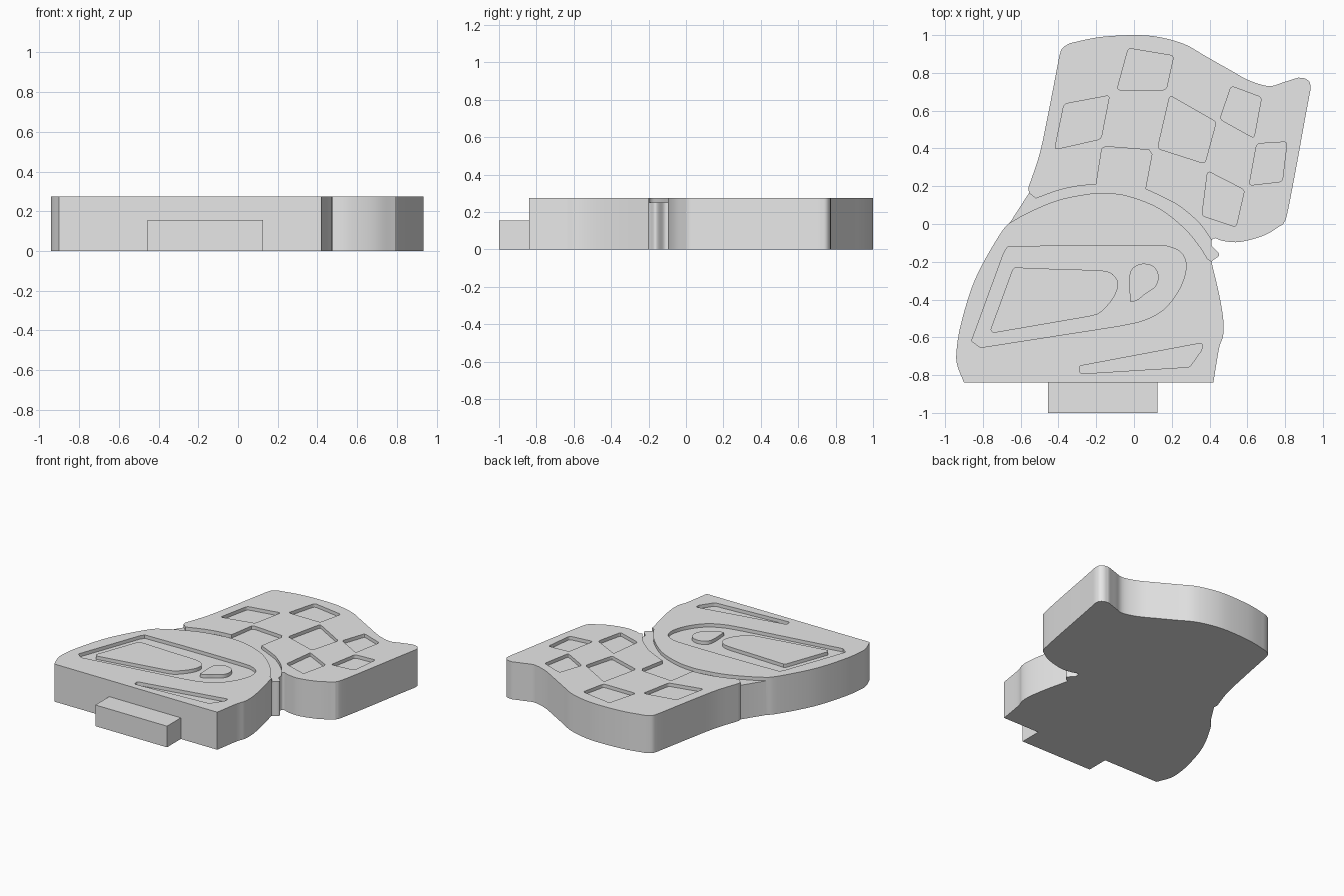
import bpy, bmesh
from mathutils import Vector

if "Cube" in bpy.data.objects:
    bpy.data.objects.remove(bpy.data.objects["Cube"])

TOP, FLOOR = 0.275, 0.25

grey = bpy.data.materials.new("plain grey")
grey.diffuse_color = (0.8, 0.8, 0.8, 1)
grey.use_nodes = True
grey.node_tree.nodes["Principled BSDF"].inputs["Base Color"].default_value = grey.diffuse_color


def curve(pts, steps=5):
    """Smooth run through the points."""
    p = [Vector(q) for q in pts]
    p = [2 * p[0] - p[1]] + p + [2 * p[-1] - p[-2]]
    out = []
    for a, b, c, d in zip(p, p[1:], p[2:], p[3:]):
        for i in range(steps):
            t = i / steps
            out.append(0.5 * (2 * b + (c - a) * t + (2 * a - 5 * b + 4 * c - d) * t * t
                              + (3 * b - a - 3 * c + d) * t ** 3))
    return out + [p[-2]]


def rounded(pts, r=0.018, steps=4):
    """Closed polygon with rounded corners."""
    p = [Vector(q) for q in pts]
    out = []
    for i, c in enumerate(p):
        a = c + (p[i - 1] - c).normalized() * r
        b = c + (p[(i + 1) % len(p)] - c).normalized() * r
        for k in range(steps + 1):
            t = k / steps
            out.append(a * (1 - t) ** 2 + c * 2 * t * (1 - t) + b * t * t)
    return out


def prism(name, outlines, z0, z1):
    """Extrude closed outlines between two heights."""
    bm = bmesh.new()
    for pts in outlines:
        clean = []
        for q in pts:
            q = Vector(q)
            if not clean or (q - clean[-1]).length > 1e-4:
                clean.append(q)
        if (clean[0] - clean[-1]).length < 1e-4:
            clean.pop()
        low = [bm.verts.new((q.x, q.y, z0)) for q in clean]
        high = [bm.verts.new((q.x, q.y, z1)) for q in clean]
        bm.faces.new(low[::-1])
        bm.faces.new(high)
        for i in range(len(low)):
            j = (i + 1) % len(low)
            bm.faces.new((low[i], low[j], high[j], high[i]))
    bmesh.ops.recalc_face_normals(bm, faces=bm.faces)
    me = bpy.data.meshes.new(name)
    bm.to_mesh(me)
    bm.free()
    ob = bpy.data.objects.new(name, me)
    bpy.context.collection.objects.link(ob)
    me.materials.append(grey)
    return ob


def cut(ob, cutter):
    """Subtract the cutter and remove it."""
    mod = ob.modifiers.new("cut", 'BOOLEAN')
    mod.operation, mod.solver, mod.object = 'DIFFERENCE', 'EXACT', cutter
    cutter.hide_render = True
    bpy.context.view_layer.objects.active = ob
    bpy.ops.object.modifier_apply(modifier=mod.name)
    bpy.data.objects.remove(cutter)


# Slab silhouette, clockwise from the front left corner
silhouette = (
    curve([(-.90, -.84), (-.935, -.75), (-.94, -.68), (-.92, -.545), (-.86, -.34),
           (-.79, -.19), (-.70, -.04), (-.655, .01)])
    + [(-.555, .165)]
    + curve([(-.56, .19), (-.50, .37), (-.455, .58), (-.395, .89)])
    + curve([(-.395, .89), (-.38, .93), (-.34, .957)])
    + curve([(-.34, .957), (-.185, .989), (0, 1), (.13, .99), (.265, .953), (.37, .894),
             (.5, .82), (.61, .76), (.715, .73), (.79, .75), (.87, .775)])
    + curve([(.87, .775), (.905, .77), (.93, .75), (.935, .715)])
    + curve([(.935, .715), (.905, .555), (.857, .29), (.81, .05), (.79, 0)])
    + curve([(.79, 0), (.69, -.06), (.56, -.095), (.475, -.09), (.43, -.075)])
    + curve([(.43, -.075), (.415, -.08), (.41, -.10), (.415, -.12), (.445, -.15),
             (.448, -.17), (.42, -.19), (.41, -.20)])
    + curve([(.41, -.20), (.45, -.37), (.472, -.50), (.472, -.59), (.45, -.66), (.42, -.84)]))
slab = prism("slab", [silhouette], 0, TOP)

# Pads sunk into the upper half
pads = [rounded(q) for q in (
    [(-.03, .93), (.21, .89), (.17, .71), (-.09, .71)],
    [(-.37, .635), (-.13, .68), (-.175, .45), (-.42, .395)],
    [(.19, .68), (.435, .54), (.375, .32), (.125, .40)],
    [(.515, .73), (.675, .67), (.635, .455), (.455, .555)],
    [(.65, .425), (.81, .435), (.785, .225), (.61, .205)],
    [(.39, .28), (.585, .18), (.54, -.015), (.36, .045)])]

# Arched groove, joined to the middle pad and open at both ends
groove = (
    curve([(-.66, .005), (-.555, .063), (-.40, .127), (-.24, .159), (-.15, .164), (-.03, .148),
           (.13, .085), (.265, -.02), (.345, -.115), (.39, -.185)])
    + [(.41, -.197), (.47, -.21), (.47, -.12)]
    + curve([(.41, -.085), (.345, .005), (.24, .095), (.13, .153), (.06, .185)])
    + [(.095, .37), (.08, .392), (-.15, .41), (-.17, .40), (-.20, .21)]
    + curve([(-.20, .21), (-.30, .20), (-.40, .178), (-.52, .135)])
    + [(-.56, .168), (-.60, .20), (-.75, .01)])

# Thin sliver near the front edge
sliver = rounded([(-.29, -.752), (.36, -.63), (.36, -.665), (.295, -.757), (-.285, -.793)], .012)
cut(slab, prism("recess_cutter", pads + [groove, sliver], FLOOR, TOP + .1))

# Large pocket with two raised islands left standing
pocket = ([(-.86, -.62), (-.69, -.155), (-.67, -.122)]
          + curve([(-.67, -.122), (-.30, -.114), (.10, -.114), (.20, -.125), (.26, -.165), (.275, -.24),
                   (.24, -.345), (.16, -.45), (.05, -.51), (-.08, -.54)])
          + [(-.80, -.652), (-.815, -.652)])
plate = ([(-.76, -.56), (-.645, -.245), (-.63, -.23)]
         + curve([(-.63, -.23), (-.37, -.24), (-.16, -.248), (-.10, -.28), (-.085, -.33),
                  (-.115, -.40), (-.18, -.47), (-.24, -.49)])
         + [(-.745, -.577)])
drop = curve([(-.02, -.41), (-.025, -.29), (-.008, -.235), (.045, -.21), (.105, -.225), (.13, -.275),
              (.115, -.33), (.06, -.37), (.015, -.405), (-.02, -.41)])
pocket_cutter = prism("pocket_cutter", [pocket], FLOOR, TOP + .1)
cut(pocket_cutter, prism("island_cutter", [plate, drop], FLOOR - .1, TOP + .2))
cut(slab, pocket_cutter)

# Connector tab on the front edge
tab = prism("connector_tab", [[(-.455, -1), (.125, -1), (.125, -.84), (-.455, -.84)]], 0, .155)

# Soft curved walls, crisp rims
bpy.ops.object.select_all(action='DESELECT')
slab.select_set(True)
bpy.context.view_layer.objects.active = slab
bpy.ops.object.shade_smooth_by_angle(angle=0.5)
